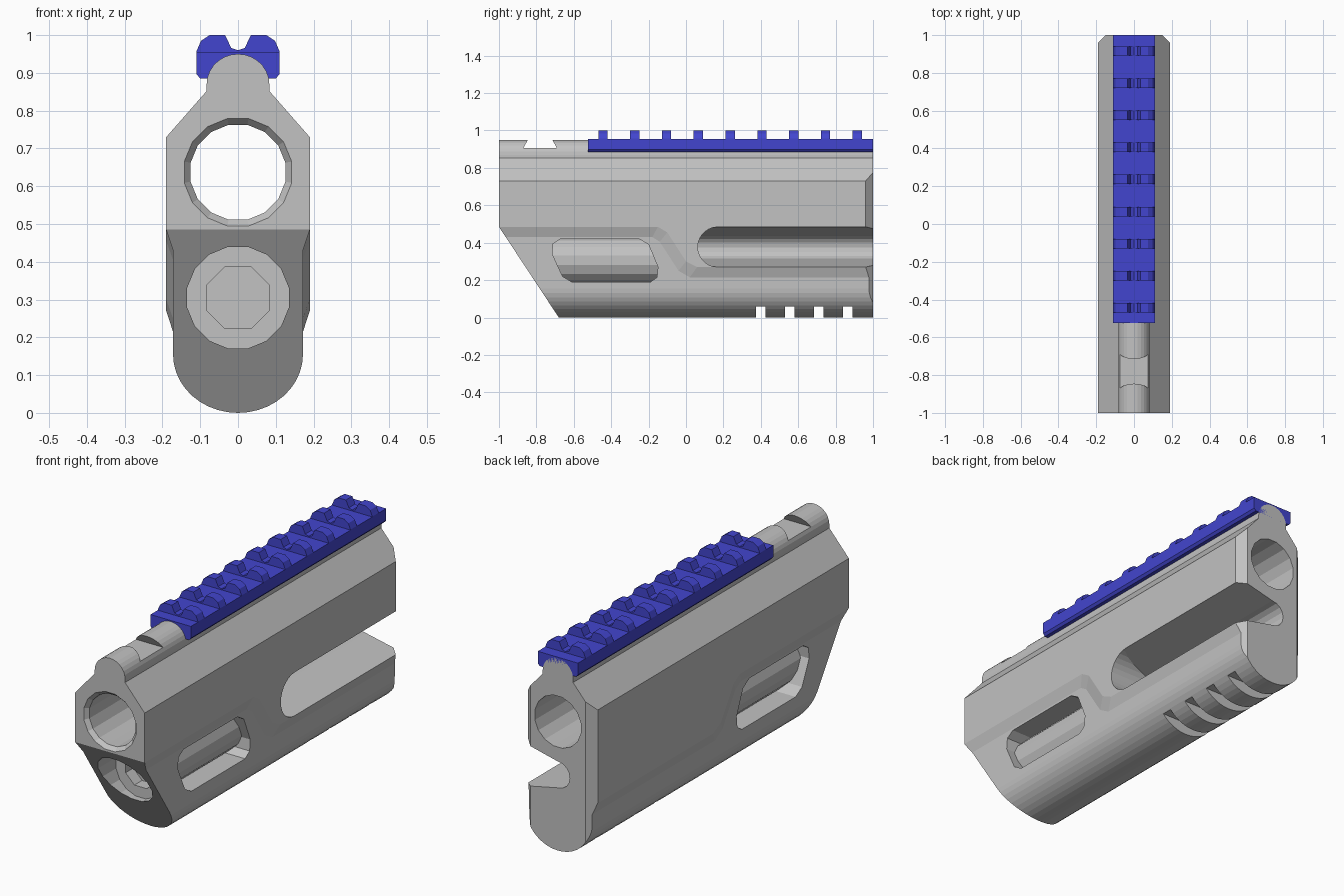
import bpy, bmesh, math

cube = bpy.data.objects.get("Cube")
if cube:
    bpy.data.objects.remove(cube)


def material(name, colour):
    m = bpy.data.materials.new(name)
    m.use_nodes = True
    m.diffuse_color = colour
    m.node_tree.nodes["Principled BSDF"].inputs["Base Color"].default_value = colour
    return m


grey = material("light grey", (0.54, 0.54, 0.54, 1))
blue = material("rail blue", (0.055, 0.06, 0.62, 1))


def loft(name, rings, axis, mat=grey):
    """Closed solid through (position, outline) rings along x or y."""
    bm = bmesh.new()
    loops = []
    for pos, outline in rings:
        loops.append([bm.verts.new((pos, u, v) if axis == "x" else (u, pos, v))
                      for u, v in outline])
    bm.faces.new(loops[0])
    bm.faces.new(loops[-1])
    n = len(loops[0])
    for a, b in zip(loops, loops[1:]):
        for i in range(n):
            j = (i + 1) % n
            bm.faces.new((a[i], a[j], b[j], b[i]))
    bmesh.ops.recalc_face_normals(bm, faces=bm.faces)
    me = bpy.data.meshes.new(name)
    bm.to_mesh(me)
    bm.free()
    me.materials.append(mat)
    ob = bpy.data.objects.new(name, me)
    bpy.context.collection.objects.link(ob)
    return ob


def prism(name, outline, axis, a, b, mat=grey):
    return loft(name, [(a, outline), (b, outline)], axis, mat)


def combine(target, tool, operation):
    mod = target.modifiers.new(operation, "BOOLEAN")
    mod.operation = operation
    mod.solver = "EXACT"
    mod.object = tool
    bpy.context.view_layer.objects.active = target
    bpy.ops.object.modifier_apply(modifier=mod.name)
    bpy.data.objects.remove(tool)


def arc(cu, cv, ru, rv, start, end, steps):
    angles = [math.radians(start + (end - start) * i / steps) for i in range(steps + 1)]
    return [(cu + ru * math.cos(t), cv + rv * math.sin(t)) for t in angles]


def circle(cz, r, sides):
    half = 180 / sides
    return arc(0, cz, r, r, half, 360 + half, sides)[:-1]


def box(name, x, y0, y1, z0, z1):
    return prism(name, [(y0, z0), (y1, z0), (y1, z1), (y0, z1)], "x", -x, x)


# Lower body with a rounded belly
belly = arc(0, 0.155, 0.172, 0.155, 180, 360, 20)
body = prism("body", belly + [(0.172, 0.7), (-0.172, 0.7)], "y", -1, 1)

# Wider upper slab whose lower edge steps down behind the side pocket
inner = [(-1, 0.74), (-1, 0.485), (-0.15, 0.485), (-0.10, 0.455),
         (0, 0.30), (0.06, 0.27), (1, 0.27), (1, 0.74)]
outer = [(-1, 0.74), (-1, 0.43), (-0.18, 0.43), (-0.14, 0.405),
         (-0.04, 0.25), (0.02, 0.215), (1, 0.215), (1, 0.74)]
inner[0], inner[-1], outer[0], outer[-1] = (-1, 0.72), (1, 0.72), (-1, 0.72), (1, 0.72)
slab = loft("slab", [(-0.19, inner), (-0.172, outer), (0.172, outer), (0.19, inner)], "x")
combine(body, slab, "UNION")

# Crown with sloping shoulders and a domed rib
crown = [(-0.19, 0.65), (0.19, 0.65), (0.19, 0.73), (0.083, 0.852)]
crown += arc(0, 0.87, 0.083, 0.08, 0, 180, 14) + [(-0.083, 0.852), (-0.19, 0.73)]
combine(body, prism("crown", crown, "y", -1, 1), "UNION")

# Slanted front below the muzzle
slant = [(-1.2, 0.485), (-1, 0.485), (-0.68, 0), (-0.614, -0.1), (-1.2, -0.1)]
combine(body, prism("slant", slant, "x", -1, 1), "DIFFERENCE")

# Chamfered rear corners
for s in (-1, 1):
    bm = bmesh.new()
    plan = [(0.25, 0.90), (0.10, 1.05), (0.25, 1.05)]
    low = [bm.verts.new((s * x, y, -0.1)) for x, y in plan]
    high = [bm.verts.new((s * x, y, 1.1)) for x, y in plan]
    bm.faces.new(low)
    bm.faces.new(high)
    for i in range(3):
        j = (i + 1) % 3
        bm.faces.new((low[i], low[j], high[j], high[i]))
    bmesh.ops.recalc_face_normals(bm, faces=bm.faces)
    me = bpy.data.meshes.new("corner")
    bm.to_mesh(me)
    bm.free()
    corner = bpy.data.objects.new("corner", me)
    bpy.context.collection.objects.link(corner)
    combine(body, corner, "DIFFERENCE")

# Barrel bore with a countersunk mouth
wide, bore = circle(0.637, 0.145, 16), circle(0.637, 0.128, 16)
barrel = loft("barrel_bore", [(-1.02, wide), (-1, wide), (-0.98, bore), (1.1, bore)], "y")
combine(body, barrel, "DIFFERENCE")

# Front recess with an octagonal socket
combine(body, prism("recess", circle(0.305, 0.137, 16), "y", -1.1, -0.76), "DIFFERENCE")
combine(body, prism("socket", circle(0.305, 0.089, 8), "y", -0.9, -0.70), "DIFFERENCE")

# Side pockets that expose the guide rod
pocket_outline = [(-0.67, 0.42), (-0.71, 0.395), (-0.715, 0.34), (-0.66, 0.22), (-0.61, 0.19),
                  (-0.19, 0.19), (-0.155, 0.215), (-0.15, 0.27), (-0.20, 0.39), (-0.25, 0.42)]
pocket = prism("pocket", pocket_outline, "x", -0.4, 0.4)
combine(pocket, prism("rod", circle(0.305, 0.13, 16), "y", -0.9, 0), "DIFFERENCE")
combine(body, pocket, "DIFFERENCE")

# Open channel in the left rear side with a rounded bed
channel_end = arc(0.17, 0.377, 0.107, 0.107, 90, 270, 14)
channel = prism("channel", channel_end + [(1.2, 0.27), (1.2, 0.484)], "x", -0.3, 0.4)
bed = arc(0, 0.375, 0.065, 0.065, 90, 270, 8) + [(0.19, 0.27), (0.3, 0.25), (0.3, 0.51), (0.19, 0.485)]
combine(channel, prism("bed", bed, "y", -0.2, 1.3), "INTERSECT")
combine(body, channel, "DIFFERENCE")

# Belly grooves
for i in range(4):
    y = 0.40 + 0.155 * i
    combine(body, box("groove", 0.3, y - 0.026, y + 0.026, -0.1, 0.06), "DIFFERENCE")

# Dovetail sight notch
notch = [(-0.87, 0.905), (-0.69, 0.905), (-0.72, 0.96), (-0.84, 0.96)]
combine(body, prism("notch", notch, "x", -0.3, 0.3), "DIFFERENCE")

# Accessory rail
rail_side = [(0.083, 0.885), (0.10, 0.885), (0.11, 0.897), (0.11, 0.955)]
rail_outline = rail_side + [(-x, z) for x, z in reversed(rail_side)]
prism("rail", rail_outline, "y", -0.525, 1, blue)

# Rail teeth, each with a sighting valley
tooth_side = [(0.11, 0.95), (0.11, 0.957), (0.098, 0.985), (0.075, 1), (0.034, 1), (0.018, 0.966)]
tooth = tooth_side + [(0, 0.96)] + [(-x, z) for x, z in reversed(tooth_side)]
for i in range(9):
    y = -0.444 + 0.17 * i
    prism("rail_tooth_%d" % (i + 1), tooth, "y", y - 0.025, y + 0.025, blue)
